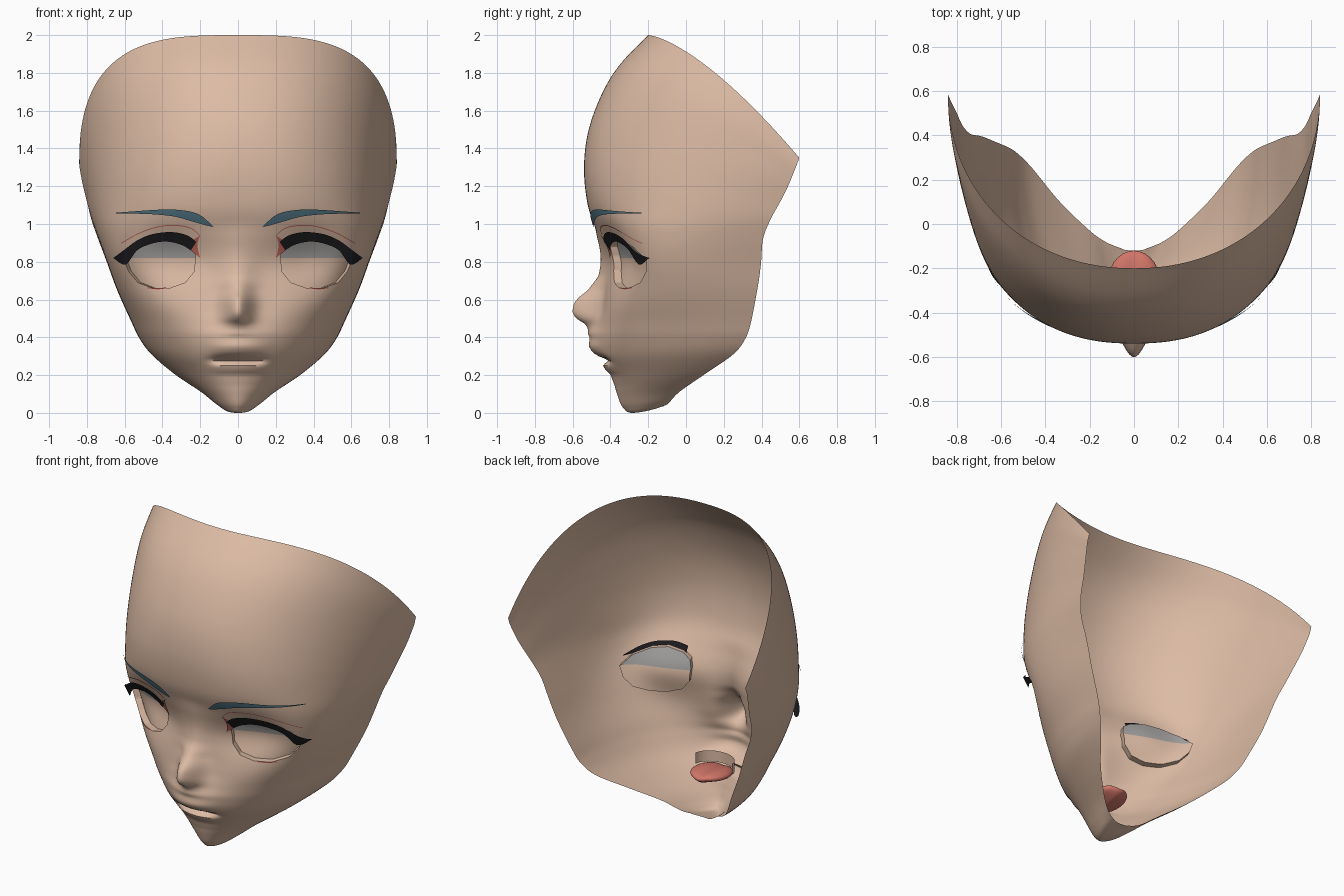
import bpy, bmesh, math
from mathutils import Vector
from mathutils.bvhtree import BVHTree

if "Cube" in bpy.data.objects:
    bpy.data.objects.remove(bpy.data.objects["Cube"])


def material(name, rgb):
    m = bpy.data.materials.new(name)
    m.diffuse_color = (*rgb, 1)
    m.use_nodes = True
    m.node_tree.nodes["Principled BSDF"].inputs["Base Color"].default_value = m.diffuse_color
    return m


SKIN = material("skin", (0.72, 0.50, 0.375))
GREY = material("eye_shade_grey", (0.37, 0.36, 0.35))
BLACK = material("lash_black", (0.012, 0.012, 0.014))
BLUE = material("brow_blue", (0.08, 0.17, 0.22))
RED = material("eye_corner_red", (0.50, 0.13, 0.10))
PINK = material("tongue_pink", (0.64, 0.18, 0.14))


def catmull(pts, t):
    """Smooth interpolation through equal-length tuples, t in 0..len-1."""
    i = min(int(t), len(pts) - 2)
    u = t - i
    a, b = pts[max(i - 1, 0)], pts[i]
    c, d = pts[i + 1], pts[min(i + 2, len(pts) - 1)]
    return [0.5 * (2 * q + (r - p) * u + (2 * p - 5 * q + 4 * r - s) * u * u
                   + (3 * q - p - 3 * r + s) * u ** 3) for p, q, r, s in zip(a, b, c, d)]


def table(pts, z):
    """Linear lookup in a list of (z, value) falling in z."""
    if z >= pts[0][0] or z <= pts[-1][0]:
        return 0.0
    for (z0, v0), (z1, v1) in zip(pts, pts[1:]):
        if z >= z1:
            return v0 + (v1 - v0) * (z0 - z) / (z0 - z1)


def finish(name, bm, mats, mirror=True, angle=50):
    me = bpy.data.meshes.new(name)
    bm.to_mesh(me)
    bm.free()
    ob = bpy.data.objects.new(name, me)
    bpy.context.collection.objects.link(ob)
    for m in mats:
        me.materials.append(m)
    bpy.ops.object.select_all(action='DESELECT')
    ob.select_set(True)
    bpy.context.view_layer.objects.active = ob
    bpy.ops.object.shade_smooth_by_angle(angle=math.radians(angle))
    if mirror:
        mod = ob.modifiers.new("mirror", 'MIRROR')
        mod.use_clip = True
        mod.merge_threshold = 0.0005
    return ob


def grid(bm, rows):
    vs = [[bm.verts.new(p) for p in r] for r in rows]
    for a, b in zip(vs, vs[1:]):
        for j in range(len(a) - 1):
            bm.faces.new([a[j], b[j], b[j + 1], a[j + 1]])


# Face rows: front z, front y, back x, back y, back z, roundness
ROWS = [(2.0, -.20, .84, .60, 1.35, 2.1), (1.85, -.345, .84, .585, 1.31, 2.12),
        (1.7, -.44, .832, .565, 1.26, 2.15), (1.5, -.515, .82, .54, 1.2, 2.2),
        (1.3, -.54, .80, .50, 1.12, 2.35), (1.1, -.52, .775, .445, 1.02, 2.6),
        (.95, -.468, .74, .405, .92, 3.1), (.8, -.42, .695, .39, .8, 3.5),
        (.65, -.43, .64, .37, .65, 3.1), (.5, -.45, .568, .345, .49, 2.6),
        (.4, -.455, .522, .315, .395, 2.35), (.3, -.44, .458, .25, .31, 2.15),
        (.2, -.395, .335, .10, .205, 2.0), (.1, -.365, .20, -.03, .115, 1.9),
        (.03, -.335, .13, -.08, .065, 1.75), (0, -.28, .085, -.10, .045, 1.7),
        (.035, -.12, .05, -.113, .04, 1.8)]
NOSE = [(1.0, 0), (.88, .018), (.8, .033), (.72, .045), (.65, .09), (.60, .145), (.565, .157),
        (.53, .153), (.5, .115), (.47, .055), (.44, .02), (.40, 0)]
MUZZLE = [(.54, 0), (.46, .03), (.42, .055), (.36, .055), (.32, .045), (.25, .02), (.15, 0)]
LIPS = [(.39, 0), (.35, .01), (.32, .004), (.295, -.02), (.28, -.06), (.265, -.025), (.25, 0),
        (.23, .004), (.2, -.006), (.16, 0)]
SUB, COLS = 8, 60


def face_point(row, s):
    zf, yf, xb, yb, zb, n = row
    a = math.pi / 2 * s ** 1.25
    sn, cs = math.sin(a), max(math.cos(a), 0.0)
    r = (sn ** n + cs ** n) ** (-1 / n)
    x, f = xb * r * sn, 1 - r * cs
    y = yf + (yb - yf) * f
    z = max(zf + (zb - zf) * max(f, 0) ** 1.45, 0)
    width = 0.052 + 0.03 * min(max((z - .65) / .2, 0), 1)
    y -= table(NOSE, z) * math.exp(-x * x / (2 * width * width))
    y -= table(MUZZLE, z) * math.exp(-(x / .17) ** 2)
    y -= table(LIPS, z) * math.exp(-(x / .14) ** 4)
    # hollow around the eye
    y += .07 * math.exp(-((x - .4) / .16) ** 2 / 2 * 1.3 - ((z - .82) / .13) ** 2 / 2)
    return (x, y, z)


# Face shell (right half, mirrored)
bm = bmesh.new()
count = (len(ROWS) - 1) * SUB
grid(bm, [[face_point(catmull(ROWS, i / SUB), j / COLS) for j in range(COLS + 1)]
          for i in range(count + 1)])
bm.normal_update()
SURFACE = BVHTree.FromBMesh(bm)

# Eye socket: cut the outline into the shell, then sink it
EYE = [(.225, .83), (.232, .75), (.28, .69), (.36, .662), (.45, .66), (.53, .69), (.58, .75),
       (.605, .815), (.56, .875), (.47, .92), (.38, .935), (.29, .915), (.24, .88)]
planes = []
for (x0, z0), (x1, z1) in zip(EYE, EYE[1:] + EYE[:1]):
    planes.append((Vector((x0, 0, z0)), Vector((z1 - z0, 0, x0 - x1)).normalized()))


def inside(cuts):
    found = []
    for f in bm.faces:
        c = f.calc_center_median()
        if .17 < c.x < .66 and .6 < c.z < 1 and c.y < .1 and \
                all((c - p).dot(n) < 0 for p, n in cuts):
            found.append(f)
    return found


def cut(faces, co, no):
    geom = set(faces)
    for f in faces:
        geom.update(f.edges)
        geom.update(f.verts)
    bmesh.ops.bisect_plane(bm, geom=list(geom), dist=1e-5, plane_co=co, plane_no=no)


for k, (p, n) in enumerate(planes):
    cut(inside(planes[:k]), p, n)
cut(inside(planes), Vector((0, 0, .82)), Vector((0, 0, 1)))
old = inside(planes)
ret = bmesh.ops.extrude_face_region(bm, geom=old)
left = [f for f in old if f.is_valid]
if left:
    bmesh.ops.delete(bm, geom=left, context='FACES')
bmesh.ops.translate(bm, vec=(-.015, .04, 0),
                    verts=[g for g in ret['geom'] if isinstance(g, bmesh.types.BMVert)])
for g in ret['geom']:
    if isinstance(g, bmesh.types.BMFace) and g.calc_center_median().z > .82:
        g.material_index = 1
finish("face_shell", bm, [SKIN, GREY])


def plate(name, upper, lower, mat, lift, flare=0, steps=28):
    """Thin plate between two x-z lines, laid on the face."""
    b = bmesh.new()
    rows = []
    for w in (0, .33, .67, 1):
        row = []
        for i in range(steps + 1):
            u = catmull(upper, i / steps * (len(upper) - 1))
            l = catmull(lower, i / steps * (len(lower) - 1))
            x, z = (u[0] + (l[0] - u[0]) * w, u[1] + (l[1] - u[1]) * w)
            hit = SURFACE.ray_cast(Vector((x, -2, z)), Vector((0, 1, 0)))[0]
            row.append((x, (hit.y if hit else -.3) - lift - flare * max(x - .5, 0) ** 2, z))
        rows.append(row)
    grid(b, rows)
    bmesh.ops.remove_doubles(b, verts=b.verts, dist=1e-5)
    return finish(name, b, [mat])


def line(name, pts, width, lift):
    plate(name, pts, [(x, z - width) for x, z in pts], RED, lift)


# Eyebrows, lashes, eye corners and lid lines
plate("eyebrows",
      [(.13, .985), (.19, 1.04), (.25, 1.065), (.35, 1.077), (.45, 1.074), (.55, 1.067), (.645, 1.06)],
      [(.13, .985), (.17, .993), (.24, 1.013), (.33, 1.038), (.43, 1.05), (.55, 1.055), (.645, 1.056)],
      BLUE, .016)
UPPER = [(.22, .905), (.27, .94), (.35, .957), (.45, .947), (.53, .915), (.60, .865), (.66, .82)]
plate("upper_lashes", UPPER,
      [(.25, .86), (.30, .89), (.38, .907), (.46, .895), (.535, .86), (.595, .785), (.66, .82)],
      BLACK, .012, flare=3)
plate("lash_roots", UPPER[1:6],
      [(.27, .90), (.35, .925), (.45, .91), (.53, .88), (.60, .86)], BLACK, -.015)
plate("eye_corners", [(.20, .94), (.215, .89), (.20, .82)], [(.245, .91), (.25, .865), (.20, .82)],
      RED, .007)
line("eyelid_folds", [(.20, .94), (.25, .98), (.33, .995), (.42, .988), (.52, .955), (.62, .90)], .005, .004)
line("lower_lid_lines", [(.38, .664), (.43, .66), (.48, .666)], .006, .004)

# Upper gum band behind the lips
bm = bmesh.new()
arc = [math.radians(a) for a in range(0, 91, 6)]
grid(bm, [[(.13 * math.sin(a), -.28 - .10 * math.cos(a), z) for a in arc] for z in (.34, .27)])
finish("gum_band", bm, [SKIN])

# Tongue
bm = bmesh.new()
bmesh.ops.create_uvsphere(bm, u_segments=28, v_segments=14, radius=1)
for v in bm.verts:
    x, y, z = v.co
    v.co = (x * .117, -.26 + y * .14, .262 + z * .037 - .012 * math.exp(-x * x * 12) + .012 * y)
finish("tongue", bm, [PINK], mirror=False)
